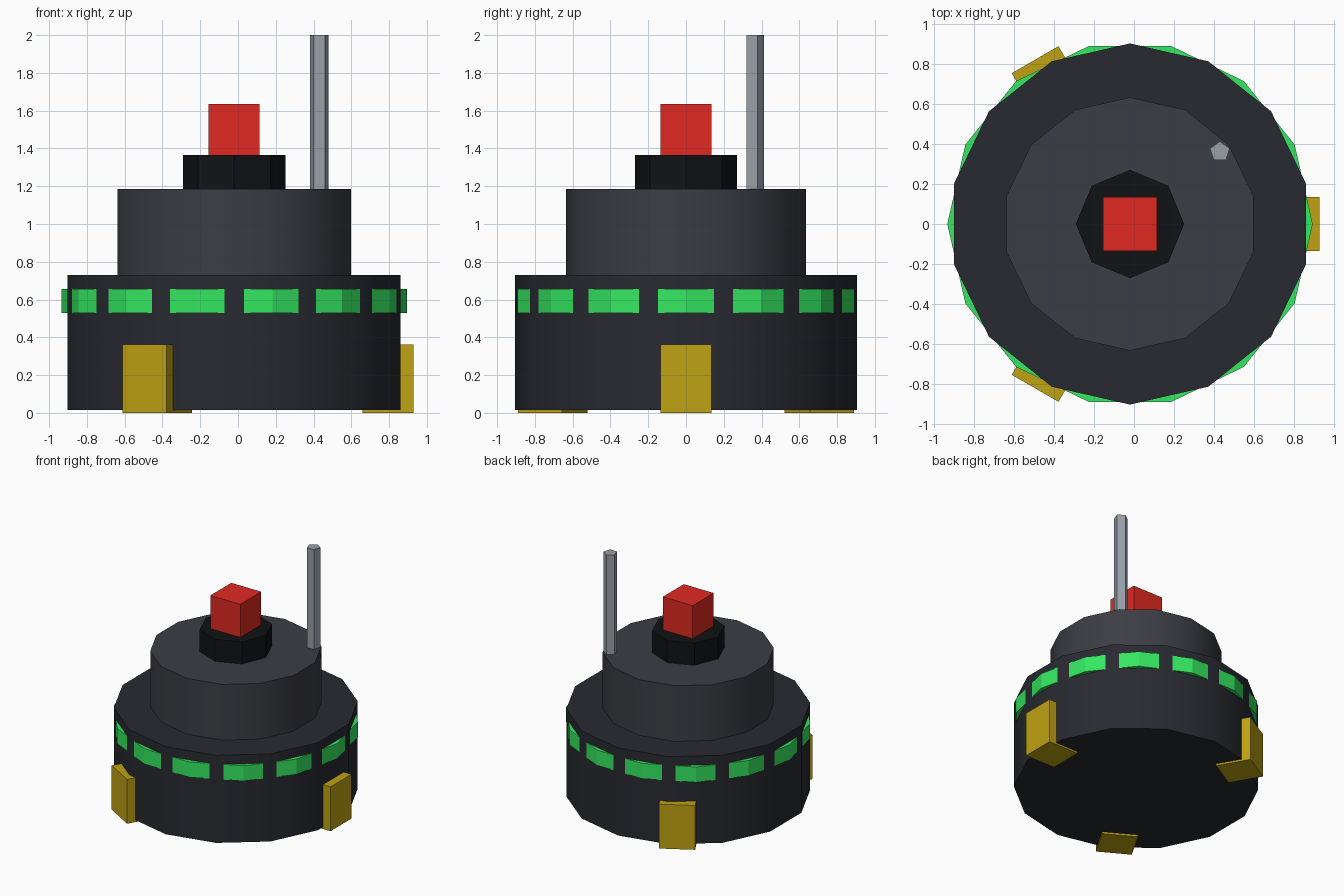
import bpy, bmesh
from math import cos, sin, pi, radians
from mathutils import Matrix, Vector

if "Cube" in bpy.data.objects:
    bpy.data.objects.remove(bpy.data.objects["Cube"])

CX = -0.02  # axis of the round body


def material(name, rgb):
    m = bpy.data.materials.new(name)
    m.diffuse_color = (*rgb, 1)
    m.use_nodes = True
    m.node_tree.nodes["Principled BSDF"].inputs["Base Color"].default_value = m.diffuse_color
    return m


def finish(bm, name, mat, smooth=False):
    bmesh.ops.recalc_face_normals(bm, faces=bm.faces)
    mesh = bpy.data.meshes.new(name)
    bm.to_mesh(mesh)
    bm.free()
    ob = bpy.data.objects.new(name, mesh)
    bpy.context.collection.objects.link(ob)
    mesh.materials.append(mat)
    if smooth:
        bpy.ops.object.select_all(action='DESELECT')
        ob.select_set(True)
        bpy.context.view_layer.objects.active = ob
        bpy.ops.object.shade_smooth_by_angle(angle=radians(30))
    return ob


def prism(name, mat, sides, r, z0, z1, x=CX, y=0.0, start=90, smooth=False):
    """Upright n-sided prism whose first corner points along 'start' degrees."""
    bm = bmesh.new()
    verts = []
    for i in range(sides):
        a = radians(start) + 2 * pi * i / sides
        verts.append(bm.verts.new((x + r * cos(a), y + r * sin(a), z0)))
    base = bm.faces.new(verts)
    top = bmesh.ops.extrude_face_region(bm, geom=[base], use_keep_orig=True)
    bmesh.ops.translate(bm, vec=(0, 0, z1 - z0),
                        verts=[v for v in top["geom"] if isinstance(v, bmesh.types.BMVert)])
    return finish(bm, name, mat, smooth)


def box(name, mat, size, center, turn=0):
    """Box placed relative to the body axis, then turned about that axis."""
    bm = bmesh.new()
    m = (Matrix.Translation((CX, 0, 0)) @ Matrix.Rotation(radians(turn), 4, 'Z')
         @ Matrix.Translation(center) @ Matrix.Diagonal((*size, 1)))
    bmesh.ops.create_cube(bm, size=1, matrix=m)
    return finish(bm, name, mat)


dark = material("dark_body", (0.021, 0.023, 0.030))
slate = material("slate", (0.045, 0.047, 0.058))
black = material("black", (0.005, 0.006, 0.007))
red = material("red", (0.75, 0.022, 0.015))
green = material("green_light", (0.035, 0.80, 0.12))
yellow = material("yellow", (0.52, 0.36, 0.006))
metal = material("metal", (0.32, 0.35, 0.39))

# stacked body
prism("base_drum", dark, 14, 0.904, 0.015, 0.73, smooth=True)
prism("upper_drum", slate, 14, 0.634, 0.73, 1.185, smooth=True)
prism("button_collar", black, 8, 0.271, 1.185, 1.365)
box("button", red, (0.27, 0.27, 0.27), (0, 0, 1.50))

# light band: offset by half a side so only its corners break through the drum
prism("light_band", green, 14, 0.915, 0.53, 0.655, start=0)

# antenna rod, sunk into the upper drum
prism("antenna", metal, 5, 0.052, 0.91, 2.0, x=0.43, y=0.362)

# three feet
for i in range(3):
    box(f"foot_{i + 1}", yellow, (0.27, 0.27, 0.362), (0.815, 0, 0.181), 120 * i)
